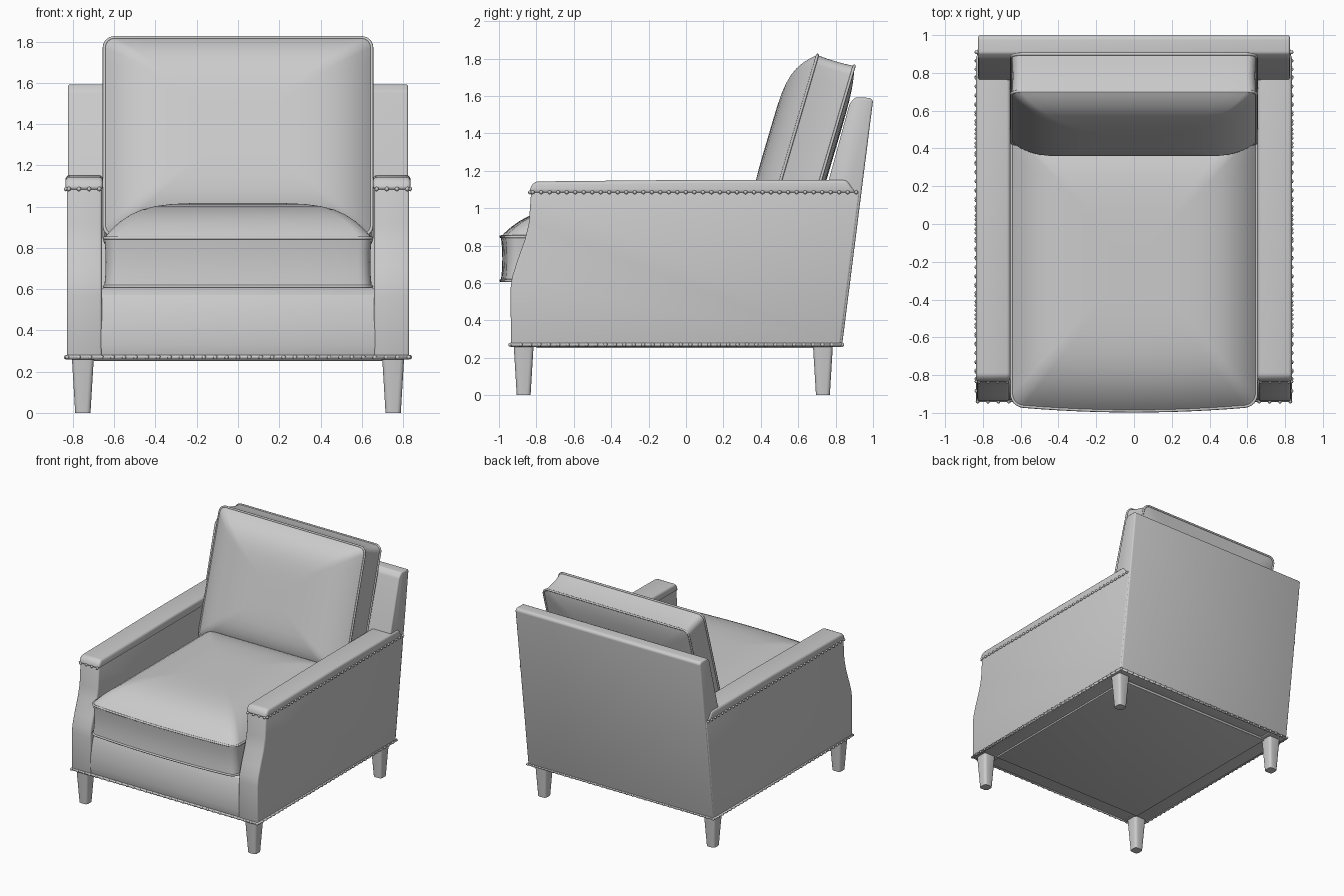
import bpy, bmesh, math
from mathutils import Vector, Matrix

if "Cube" in bpy.data.objects:
    bpy.data.objects.remove(bpy.data.objects["Cube"])

grey = bpy.data.materials.new("light grey upholstery")
grey.diffuse_color = (0.6, 0.6, 0.6, 1)
grey.use_nodes = True
grey.node_tree.nodes["Principled BSDF"].inputs["Base Color"].default_value = grey.diffuse_color


def finish(name, bm, angle=40):
    """Turn a bmesh into a named, smooth-by-angle object."""
    bmesh.ops.recalc_face_normals(bm, faces=bm.faces)
    me = bpy.data.meshes.new(name)
    bm.to_mesh(me)
    bm.free()
    me.polygons.foreach_set("use_smooth", [True] * len(me.polygons))
    me.set_sharp_from_angle(angle=math.radians(angle))
    me.materials.append(grey)
    ob = bpy.data.objects.new(name, me)
    bpy.context.collection.objects.link(ob)
    return ob


def round_edges(bm, size, min_angle=25):
    bmesh.ops.recalc_face_normals(bm, faces=bm.faces)
    edges = [e for e in bm.edges if e.calc_face_angle(0) > math.radians(min_angle)]
    bmesh.ops.bevel(bm, geom=edges, offset=size, segments=3, profile=0.5,
                    affect='EDGES', clamp_overlap=True)


def extrude_profile(name, profile, x0, x1, bevel):
    """Extrude a side (y, z) profile from x0 to x1."""
    bm = bmesh.new()
    f = bm.faces.new([bm.verts.new((x0, y, z)) for y, z in profile])
    r = bmesh.ops.extrude_face_region(bm, geom=[f])
    verts = [v for v in r["geom"] if isinstance(v, bmesh.types.BMVert)]
    bmesh.ops.translate(bm, verts=verts, vec=(x1 - x0, 0, 0))
    round_edges(bm, bevel)
    return finish(name, bm)


def tube(name, points, radius):
    """Closed piping through the points."""
    cu = bpy.data.curves.new(name, 'CURVE')
    cu.dimensions = '3D'
    cu.bevel_depth = radius
    cu.bevel_resolution = 2
    sp = cu.splines.new('POLY')
    sp.points.add(len(points) - 1)
    for p, co in zip(sp.points, points):
        p.co = (*co, 1)
    sp.use_cyclic_u = True
    cu.materials.append(grey)
    bpy.context.collection.objects.link(bpy.data.objects.new(name, cu))


def outline(hx, hy, r, bow):
    """Rounded rectangle, with the -y side bowed outwards."""
    pts = []
    for cx, cy, a0 in ((1, 1, 0), (-1, 1, 90), (-1, -1, 180), (1, -1, 270)):
        for k in range(7):
            a = math.radians(a0 + 15 * k)
            pts.append((cx * (hx - r) + r * math.cos(a), cy * (hy - r) + r * math.sin(a)))
    dense = []
    for i, (x, y) in enumerate(pts):
        x2, y2 = pts[(i + 1) % len(pts)]
        n = 12 if math.hypot(x2 - x, y2 - y) > 0.3 else 1
        dense += [(x + (x2 - x) * k / n, y + (y2 - y) * k / n) for k in range(n)]
    return [(x, y - bow * (1 - (x / hx) ** 2) if y < 0 else y) for x, y in dense]


def cushion(name, mat, hx, hy, r, thick, top_crown, low_crown, bow=0.0):
    """Box cushion: crowned faces, a boxing band and piping on both seams."""
    loop = outline(hx, hy, r, bow)
    h = thick / 2
    steps = [0.06, 0.2, 0.35, 0.5, 0.62, 0.72, 0.8, 0.87, 0.93, 0.97, 1.0]
    rings = [(s, -h - low_crown * (1 - s ** 5)) for s in steps]
    rings += [(0.992, -h * 0.5), (0.99, 0), (0.992, h * 0.5)]
    rings += [(s, h + top_crown * (1 - s ** 5)) for s in reversed(steps)]
    bm = bmesh.new()
    vs = [[bm.verts.new(mat @ Vector((x * s, y * s, w))) for x, y in loop] for s, w in rings]
    n = len(loop)
    for a, b in zip(vs, vs[1:]):
        for i in range(n):
            bm.faces.new((a[i], a[(i + 1) % n], b[(i + 1) % n], b[i]))
    bm.faces.new(vs[0])
    bm.faces.new(vs[-1])
    finish(name, bm)
    for tag, w in (("upper", h), ("lower", -h)):
        tube(f"{name}_{tag}_piping", [mat @ Vector((x, y, w)) for x, y in loop], 0.008)


# Seat and back cushions
cushion("seat_cushion", Matrix.Translation((0, -0.205, 0.73)),
        0.648, 0.755, 0.06, 0.235, 0.17, 0.0, 0.03)
lean = math.radians(90 - 16.4)
centre = Vector((0, 0.66, 1.31))
cushion("back_cushion", Matrix.Translation(centre) @ Matrix.Rotation(lean, 4, 'X'),
        0.648, 0.5, 0.05, 0.205, 0.13, 0.03)

# Sloped back frame
extrude_profile("back_frame", [(0.835, 0.27), (1.0, 1.575), (0.985, 1.59), (0.905, 1.592),
                               (0.875, 1.56), (0.755, 1.12), (0.66, 0.6), (0.66, 0.27)],
                -0.825, 0.825, 0.012)

# Seat base with curved front rail
extrude_profile("seat_base", [(-0.925, 0.265), (-0.934, 0.33), (-0.932, 0.41), (-0.918, 0.5),
                              (-0.895, 0.57), (-0.85, 0.605), (0.7, 0.605), (0.7, 0.265)],
                -0.67, 0.67, 0.004)

# Dust cover underneath
extrude_profile("dust_cover", [(-0.8, 0.252), (0.72, 0.252), (0.72, 0.28), (-0.8, 0.28)],
                -0.7, 0.7, 0.004)

# Arms with padded caps, and legs
arm = [(-0.936, 0.265), (-0.938, 0.57), (-0.93, 0.63), (-0.905, 0.71), (-0.862, 0.83),
       (-0.84, 0.92), (-0.828, 1.09), (0.93, 1.09), (0.826, 0.265)]
cap = [(-0.836, 1.08), (-0.832, 1.115), (-0.805, 1.143), (0.1, 1.152),
       (0.86, 1.152), (0.91, 1.08)]
for side, s in (("right", 1), ("left", -1)):
    extrude_profile(f"{side}_arm", arm, s * 0.66, s * 0.83, 0.012)
    extrude_profile(f"{side}_arm_cap", cap, s * 0.655, s * 0.836, 0.02)
    for end, y in (("front", -0.868), ("rear", 0.732)):
        bm = bmesh.new()
        bmesh.ops.create_cone(bm, cap_ends=True, segments=4, radius1=0.037 * 2 ** 0.5,
                              radius2=0.054 * 2 ** 0.5, depth=0.28,
                              matrix=Matrix.Translation((s * 0.752, y, 0.14))
                              @ Matrix.Rotation(math.pi / 4, 4, 'Z'))
        corners = [e for e in bm.edges if abs(e.verts[0].co.z - e.verts[1].co.z) > 0.1]
        bmesh.ops.bevel(bm, geom=corners, offset=0.02, segments=3, profile=0.5, affect='EDGES')
        finish(f"{side}_{end}_leg", bm)

# Welt around the bottom edge
X, Y0, Y1 = 0.828, -0.934, 0.83
tube("bottom_welt", [(-X, Y0, 0.27), (X, Y0, 0.27), (X, Y1, 0.27), (-X, Y1, 0.27)], 0.011)

# Rows of nail heads
nails = bmesh.new()


def nail_row(a, b, spacing):
    a, b = Vector(a), Vector(b)
    n = max(1, round((b - a).length / spacing))
    for i in range(n + 1):
        bmesh.ops.create_icosphere(nails, subdivisions=1, radius=0.0115,
                                   matrix=Matrix.Translation(a.lerp(b, i / n)))


for y in (Y0 - 0.006, Y1 + 0.006):
    nail_row((-X, y, 0.27), (X, y, 0.27), 0.055)
for s in (1, -1):
    nail_row((s * (X + 0.006), Y0 + 0.05, 0.27), (s * (X + 0.006), Y1 - 0.05, 0.27), 0.05)
    nail_row((s * 0.834, -0.82, 1.085), (s * 0.834, 0.91, 1.085), 0.045)
    nail_row((s * 0.672, -0.834, 1.085), (s * 0.82, -0.834, 1.085), 0.045)
finish("nail_heads", nails, 60)
